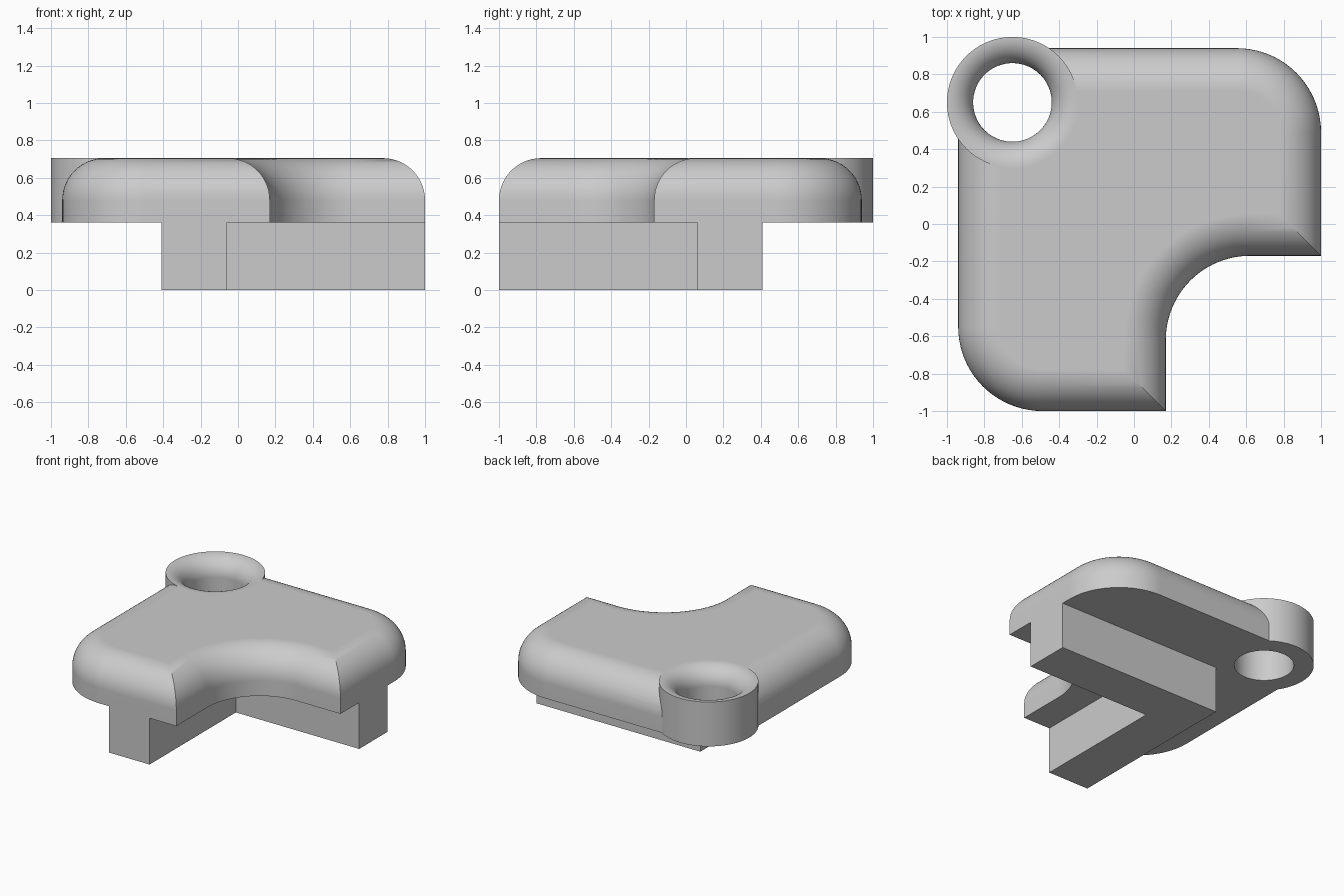
import bpy, bmesh, math

if "Cube" in bpy.data.objects:
    bpy.data.objects.remove(bpy.data.objects["Cube"])

Z0, Z1 = 0.36, 0.705        # underside and top of the plate
FILLET = 0.225              # rounding of the plate's upper edge
CORNER = 0.45               # corner radius in plan
RING_X, RING_Y, RING_R, HOLE_R = -0.65, 0.65, 0.35, 0.21

grey = bpy.data.materials.new("grey")
grey.diffuse_color = (0.6, 0.6, 0.6, 1)
grey.use_nodes = True
grey.node_tree.nodes["Principled BSDF"].inputs["Base Color"].default_value = grey.diffuse_color


def make(name, loops):
    """Closed solid from stacked loops of equal point count, bottom to top."""
    bm = bmesh.new()
    rows = [[bm.verts.new(p) for p in loop] for loop in loops]
    n = len(rows[0])
    for a, b in zip(rows, rows[1:]):
        for i in range(n):
            j = (i + 1) % n
            bm.faces.new((a[i], a[j], b[j], b[i]))
    bm.faces.new(rows[0][::-1])
    bm.faces.new(rows[-1])
    bmesh.ops.recalc_face_normals(bm, faces=bm.faces)
    mesh = bpy.data.meshes.new(name)
    bm.to_mesh(mesh)
    bm.free()
    mesh.materials.append(grey)
    ob = bpy.data.objects.new(name, mesh)
    bpy.context.collection.objects.link(ob)
    return ob


def arc(cx, cy, r, start, end, n=20):
    return [(cx + r * math.cos(math.radians(start + (end - start) * i / n)),
             cy + r * math.sin(math.radians(start + (end - start) * i / n)))
            for i in range(n + 1)]


def outline(d, z):
    """Plate outline, inset by d."""
    r = CORNER - d
    pts = [(0.17 - d, -1 + d)]
    pts += arc(0.62, -0.62, CORNER + d, 180, 90)     # inward curve
    pts += [(1 - d, -0.17 + d)]
    pts += arc(0.55, 0.49, r, 0, 90)
    pts += arc(-0.49, 0.49, r, 90, 180)
    pts += arc(-0.49, -0.55, r, 180, 270)
    return [(x, y, z) for x, y in pts]


def circle(r, z, n=96):
    return [(RING_X + r * math.cos(2 * math.pi * i / n),
             RING_Y + r * math.sin(2 * math.pi * i / n), z) for i in range(n)]


def combine(target, tool, operation):
    mod = target.modifiers.new(tool.name, 'BOOLEAN')
    mod.object, mod.operation, mod.solver = tool, operation, 'EXACT'
    bpy.context.view_layer.objects.active = target
    bpy.ops.object.modifier_apply(modifier=mod.name)
    bpy.data.objects.remove(tool)


# rounded plate with a curved notch
STEPS = 14
loops = [outline(0, Z0)]
for k in range(STEPS + 1):
    t = math.pi / 2 * k / STEPS
    loops.append(outline(FILLET * (1 - math.cos(t)), Z1 - FILLET * (1 - math.sin(t))))
plate = make("corner_plate", loops)

# L-shaped rib under the plate
rib_plan = [(-0.41, -1), (-0.06, -1), (-0.06, 0.06), (1, 0.06), (1, 0.41), (-0.41, 0.41)]
rib = make("corner_rib", [[(x, y, z) for x, y in rib_plan] for z in (0, Z0 + 0.05)])
combine(plate, rib, 'UNION')

# round eyelet on the outer corner
eyelet = make("eyelet", [circle(RING_R, Z0), circle(RING_R, Z1)])
combine(plate, eyelet, 'UNION')

# flared hole through the eyelet
flare = RING_R - HOLE_R - 0.002
loops = [circle(HOLE_R, Z0 - 0.2)]
for k in range(STEPS + 1):
    t = math.pi / 2 * k / STEPS
    loops.append(circle(HOLE_R + flare * (1 - math.cos(t)), Z1 - flare * (1 - math.sin(t))))
loops.append(circle(HOLE_R + flare, Z1 + 0.1))
combine(plate, make("hole_cutter", loops), 'DIFFERENCE')

# smooth curves, flat flats
bpy.ops.object.select_all(action='DESELECT')
plate.select_set(True)
bpy.context.view_layer.objects.active = plate
bpy.ops.object.shade_smooth_by_angle(angle=math.radians(30))
weighted = plate.modifiers.new("even_normals", 'WEIGHTED_NORMAL')
weighted.keep_sharp = True
